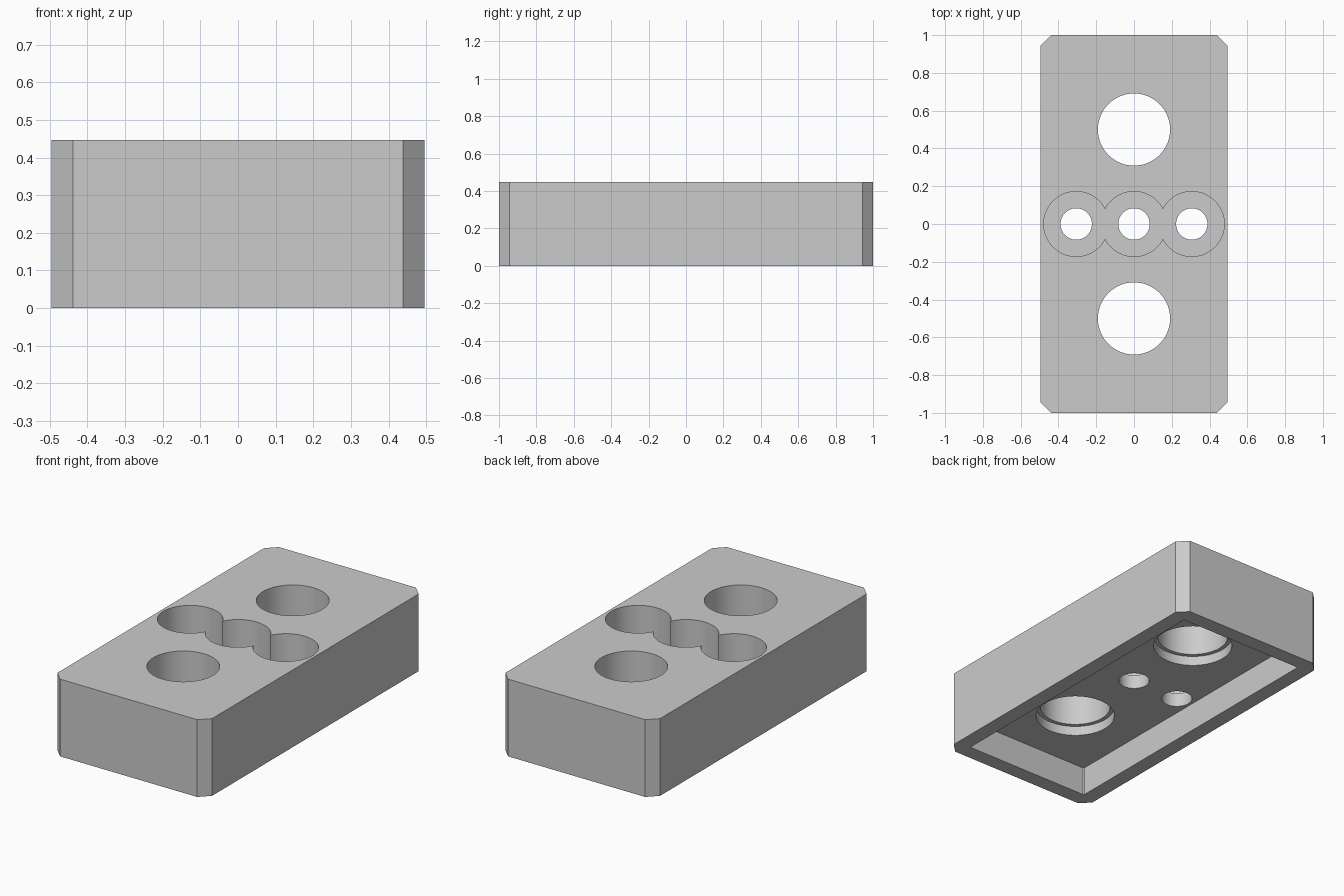
import bpy
import bmesh
import math

HALF_X, HALF_Y, HEIGHT = 0.495, 1.0, 0.447
CHAMFER, WALL = 0.056, 0.09
RECESS_Z = 0.168      # ceiling of the hollow underside
POCKET_Z = 0.25       # floor of the three linked pockets

cube = bpy.data.objects.get("Cube")
if cube:
    bpy.data.objects.remove(cube, do_unlink=True)

grey = bpy.data.materials.new("light grey")
grey.use_nodes = True
colour = (0.6, 0.6, 0.6, 1)
grey.diffuse_color = colour
grey.node_tree.nodes["Principled BSDF"].inputs["Base Color"].default_value = colour


def prism(name, outline, z0, z1):
    """Extrude a flat outline between two heights."""
    bm = bmesh.new()
    base = bm.faces.new([bm.verts.new((x, y, z0)) for x, y in outline])
    top = bmesh.ops.extrude_face_region(bm, geom=[base])["geom"]
    bmesh.ops.translate(bm, vec=(0, 0, z1 - z0),
                        verts=[v for v in top if isinstance(v, bmesh.types.BMVert)])
    bmesh.ops.recalc_face_normals(bm, faces=bm.faces)
    mesh = bpy.data.meshes.new(name)
    bm.to_mesh(mesh)
    bm.free()
    mesh.materials.append(grey)
    obj = bpy.data.objects.new(name, mesh)
    bpy.context.collection.objects.link(obj)
    return obj


def chamfered(hx, hy, c):
    """Rectangle with its four corners cut off."""
    return [(hx, c - hy), (hx, hy - c), (hx - c, hy), (c - hx, hy),
            (-hx, hy - c), (-hx, c - hy), (c - hx, -hy), (hx - c, -hy)]


def circle(x, y, r, n=96):
    return [(x + r * math.cos(math.tau * i / n), y + r * math.sin(math.tau * i / n))
            for i in range(n)]


# Block with chamfered upright corners
block = prism("connector_block", chamfered(HALF_X, HALF_Y, CHAMFER), 0, HEIGHT)

# Hollow underside, following the outline at an even wall thickness
cutters = [prism("recess_cutter",
                 chamfered(HALF_X - WALL, HALF_Y - WALL, 0.004), -0.1, RECESS_Z)]

# Large through holes, stepped wider where they meet the hollow
for y in (-0.5, 0.5):
    cutters.append(prism("large_hole_cutter", circle(0, y, 0.191), -0.1, 0.6))
    cutters.append(prism("step_cutter", circle(0, y, 0.214), -0.1, RECESS_Z + 0.056))

# Row of overlapping pockets, each with a small through hole
for x in (-0.306, 0, 0.306):
    cutters.append(prism("pocket_cutter", circle(x, 0, 0.172), POCKET_Z, 0.6))
    cutters.append(prism("small_hole_cutter", circle(x, 0, 0.083), -0.1, 0.6))

bpy.ops.object.select_all(action="DESELECT")
block.select_set(True)
bpy.context.view_layer.objects.active = block
for cutter in cutters:
    cutter.hide_render = True
    mod = block.modifiers.new("cut", "BOOLEAN")
    mod.operation = "DIFFERENCE"
    mod.solver = "EXACT"
    mod.object = cutter
    bpy.ops.object.modifier_apply(modifier=mod.name)
    bpy.data.objects.remove(cutter, do_unlink=True)

bpy.ops.object.shade_smooth_by_angle(angle=math.radians(30))
